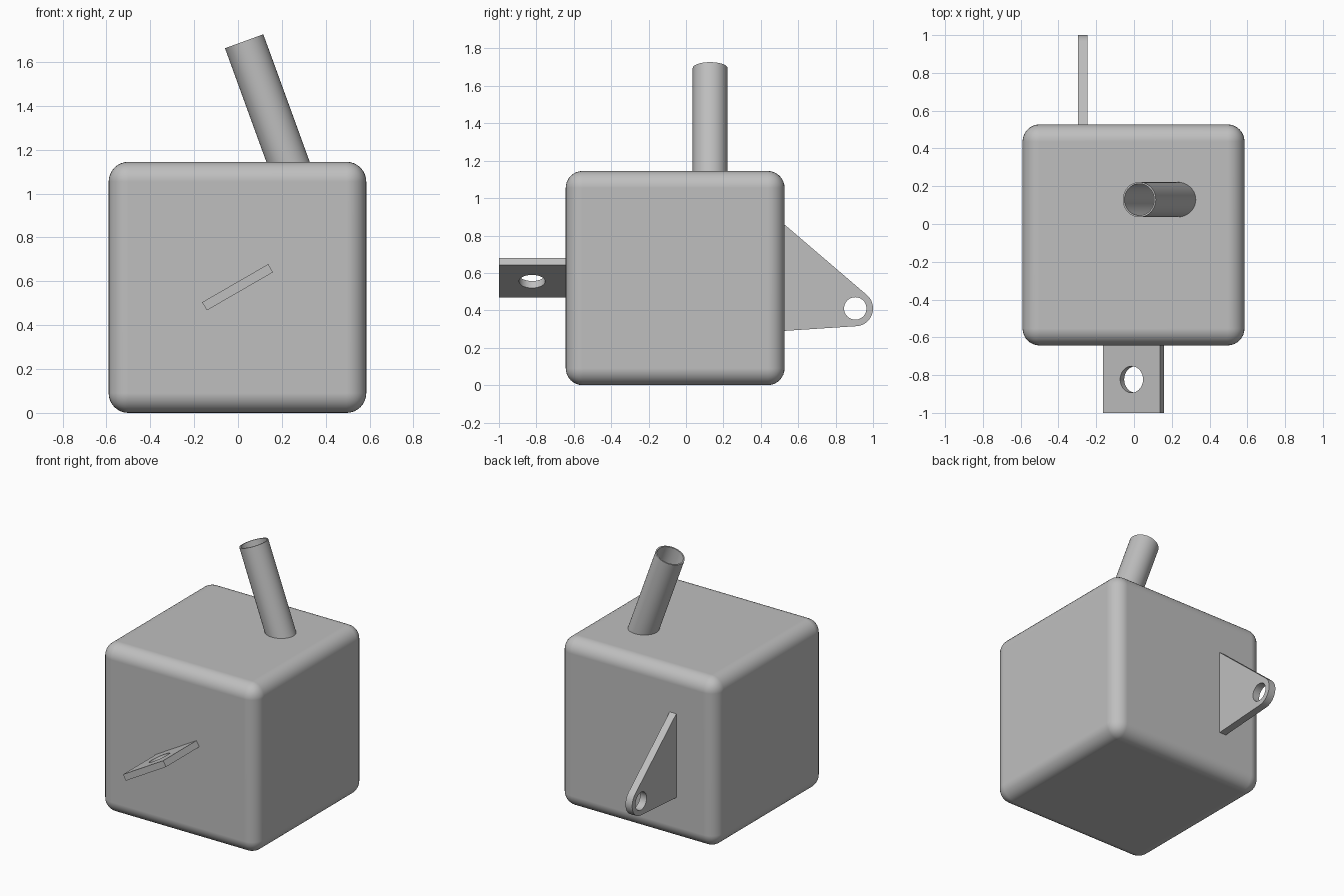
import bpy
import bmesh
from math import acos, atan2, cos, hypot, pi, radians, sin
from mathutils import Matrix, Vector

cube = bpy.data.objects.get("Cube")
if cube:
    bpy.data.objects.remove(cube, do_unlink=True)

grey = bpy.data.materials.new("plain grey")
grey.use_nodes = True
colour = (0.52, 0.52, 0.52, 1)
grey.diffuse_color = colour
grey.node_tree.nodes["Principled BSDF"].inputs["Base Color"].default_value = colour


def arc(centre, radius, start=0.0, end=2 * pi, steps=48):
    """Points along an arc; a full circle leaves out its repeated last point."""
    full = abs(end - start - 2 * pi) < 1e-6
    count = steps if full else steps + 1
    angles = [start + (end - start) * i / steps for i in range(count)]
    return [(centre[0] + radius * cos(a), centre[1] + radius * sin(a)) for a in angles]


def select(obj):
    bpy.ops.object.select_all(action='DESELECT')
    obj.select_set(True)
    bpy.context.view_layer.objects.active = obj


def extruded(name, loops, depth, origin, x_axis, y_axis):
    """Extrude an outline with holes, centred on its own plane."""
    curve = bpy.data.curves.new(name, 'CURVE')
    curve.dimensions = '2D'
    curve.fill_mode = 'BOTH'
    curve.extrude = depth / 2
    for loop in loops:
        spline = curve.splines.new('POLY')
        spline.points.add(len(loop) - 1)
        for point, (x, y) in zip(spline.points, loop):
            point.co = (x, y, 0, 1)
        spline.use_cyclic_u = True
    curve.materials.append(grey)
    obj = bpy.data.objects.new(name, curve)
    bpy.context.collection.objects.link(obj)
    x_axis, y_axis = Vector(x_axis), Vector(y_axis)
    turn = Matrix((x_axis, y_axis, x_axis.cross(y_axis))).transposed().to_4x4()
    obj.matrix_world = Matrix.Translation(origin) @ turn
    select(obj)
    bpy.ops.object.convert(target='MESH')
    bpy.ops.object.shade_smooth_by_angle(angle=radians(30))
    return bpy.context.object


# Rounded box body
low, high = Vector((-0.59, -0.643, 0)), Vector((0.585, 0.527, 1.145))
bm = bmesh.new()
bmesh.ops.create_cube(bm, size=1)
bmesh.ops.scale(bm, vec=high - low, verts=bm.verts)
bmesh.ops.translate(bm, vec=(low + high) / 2, verts=bm.verts)
bmesh.ops.bevel(bm, geom=bm.edges[:], offset=0.09, segments=8, profile=0.5,
                affect='EDGES')
mesh = bpy.data.meshes.new("box_body")
bm.to_mesh(mesh)
bm.free()
mesh.materials.append(grey)
body = bpy.data.objects.new("box_body", mesh)
bpy.context.collection.objects.link(body)
select(body)
bpy.ops.object.shade_smooth_by_angle(angle=radians(30))
body.modifiers.new("flat sides", 'WEIGHTED_NORMAL').keep_sharp = True

# Leaning open pipe, rooted just under the top of the box
tilt = radians(20)
pipe_top, pipe_length = Vector((0.028, 0.129, 1.695)), 0.635
pipe_axis = Vector((-sin(tilt), 0, cos(tilt)))
extruded("pipe", [arc((0, 0), 0.093), arc((0, 0), 0.084)], pipe_length,
         pipe_top - pipe_axis * pipe_length / 2,
         (cos(tilt), 0, sin(tilt)), (0, 1, 0))

# Slanted front tab with a round hole
slant = radians(30)
half, front, root = 0.174, -1.0, -0.62
extruded("front_tab",
         [[(-half, front), (half, front), (half, root), (-half, root)],
          arc((0, -0.823), 0.07)],
         0.043, (-0.002, 0, 0.573), (cos(slant), 0, sin(slant)), (0, 1, 0))

# Tapered back lug: two edges run tangent to the rounded tip around the hole
tip, tip_radius = (0.905, 0.41), 0.095


def tangent_angle(corner, side):
    dx, dy = corner[0] - tip[0], corner[1] - tip[1]
    return atan2(dy, dx) + side * acos(tip_radius / hypot(dx, dy))


upper, lower = (0.525, 0.86), (0.525, 0.29)
start = tangent_angle(lower, 1) % (2 * pi) - 2 * pi
end = tangent_angle(upper, -1)
outline = [(0.51, upper[1]), (0.51, lower[1]), lower]
outline += arc(tip, tip_radius, start, end, 32) + [upper]
extruded("back_lug", [outline, arc(tip, 0.06)], 0.05,
         (-0.271, 0, 0), (0, 1, 0), (0, 0, 1))
